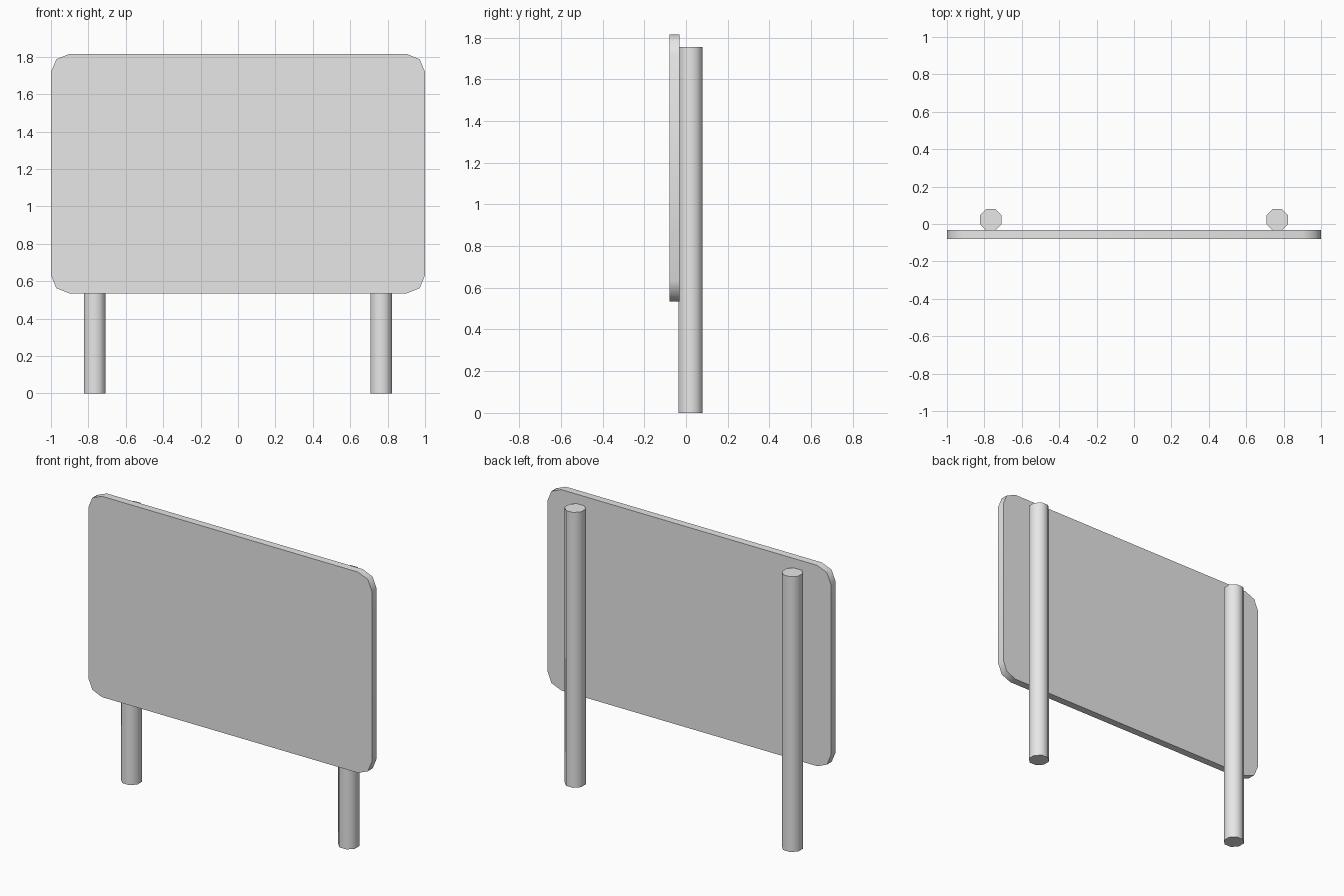
import bpy
import bmesh
from math import cos, sin, pi, radians

cube = bpy.data.objects.get("Cube")
if cube:
    bpy.data.objects.remove(cube, do_unlink=True)

grey = bpy.data.materials.new("light_grey")
grey.use_nodes = True
COLOUR = (0.8, 0.8, 0.8, 1)
grey.diffuse_color = COLOUR
grey.node_tree.nodes["Principled BSDF"].inputs["Base Color"].default_value = COLOUR


def extrude_outline(name, points, offset):
    """Closed prism made by sweeping a planar outline along an offset."""
    bm = bmesh.new()
    face = bm.faces.new([bm.verts.new(p) for p in points])
    result = bmesh.ops.extrude_face_region(bm, geom=[face], use_keep_orig=True)
    moved = [g for g in result["geom"] if isinstance(g, bmesh.types.BMVert)]
    bmesh.ops.translate(bm, verts=moved, vec=offset)
    bmesh.ops.recalc_face_normals(bm, faces=bm.faces)
    mesh = bpy.data.meshes.new(name)
    bm.to_mesh(mesh)
    bm.free()
    mesh.materials.append(grey)
    obj = bpy.data.objects.new(name, mesh)
    bpy.context.collection.objects.link(obj)
    bpy.ops.object.select_all(action="DESELECT")
    obj.select_set(True)
    bpy.context.view_layer.objects.active = obj
    bpy.ops.object.shade_smooth_by_angle(angle=radians(50))
    return obj


# Sign panel: rectangle with two-segment rounded corners
HALF_W, BOTTOM, TOP, RADIUS = 1.0, 0.535, 1.815, 0.097
FRONT, BACK = -0.08, -0.032
outline = []
for quarter, (sx, z) in enumerate([(1, TOP - RADIUS), (-1, TOP - RADIUS),
                                   (-1, BOTTOM + RADIUS), (1, BOTTOM + RADIUS)]):
    for step in range(3):
        a = (quarter + step / 2) * pi / 2
        outline.append((sx * (HALF_W - RADIUS) + RADIUS * cos(a), FRONT,
                        z + RADIUS * sin(a)))
extrude_outline("sign_panel", outline, (0, BACK - FRONT, 0))

# Octagonal posts behind the panel
POST_X, POST_Y, POST_H, APOTHEM = 0.766, 0.022, 1.755, 0.058
r = APOTHEM / cos(pi / 8)
for side, name in ((1, "left_post"), (-1, "right_post")):
    ring = [(side * POST_X + r * cos((i + 0.5) * pi / 4),
             POST_Y + r * sin((i + 0.5) * pi / 4), 0) for i in range(8)]
    extrude_outline(name, ring, (0, 0, POST_H))
